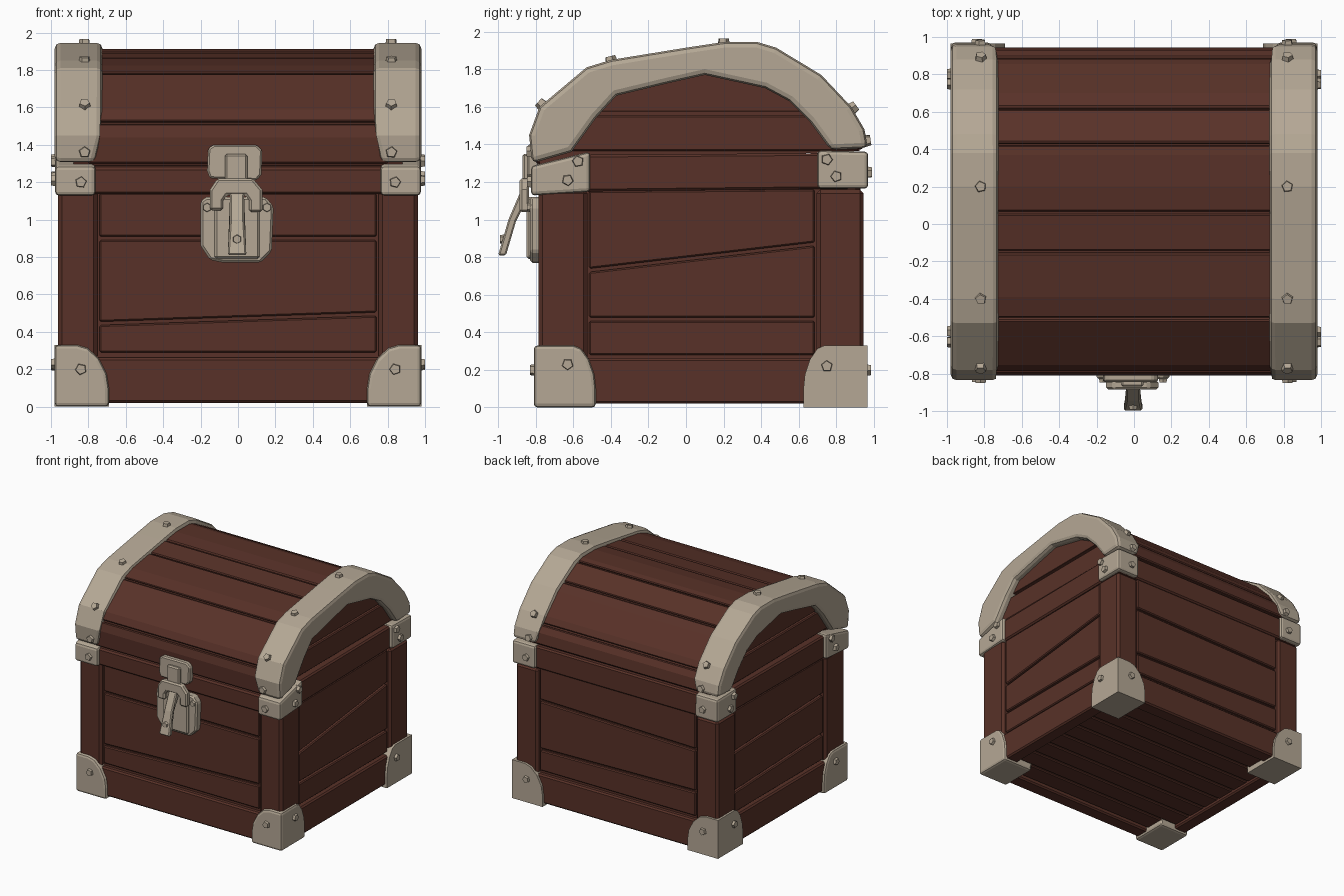
import bpy, bmesh, math
from mathutils import Vector, Matrix

if "Cube" in bpy.data.objects:
    bpy.data.objects.remove(bpy.data.objects["Cube"])


def material(name, rgb):
    m = bpy.data.materials.new(name)
    m.diffuse_color = (*rgb, 1)
    m.use_nodes = True
    m.node_tree.nodes["Principled BSDF"].inputs["Base Color"].default_value = m.diffuse_color
    return m


WOOD = material("dark_red_brown_wood", (0.098, 0.031, 0.021))
METAL = material("pale_tan_metal", (0.46, 0.39, 0.30))


def finish(bm, name, mat, bevel=0.0, segments=1):
    bmesh.ops.recalc_face_normals(bm, faces=bm.faces[:])
    me = bpy.data.meshes.new(name)
    bm.to_mesh(me)
    bm.free()
    me.materials.append(mat)
    ob = bpy.data.objects.new(name, me)
    bpy.context.collection.objects.link(ob)
    if bevel:
        mod = ob.modifiers.new("soft_edges", 'BEVEL')
        mod.width, mod.segments = bevel, segments
        mod.limit_method, mod.angle_limit = 'ANGLE', math.radians(40)
    return ob


def prism_mesh(pts, axis, a, b):
    """Extrude a 2D outline along an axis from a to b."""
    place = {'x': lambda p, d: (d, p[0], p[1]),
             'y': lambda p, d: (p[0], d, p[1]),
             'z': lambda p, d: (p[0], p[1], d)}[axis]
    bm = bmesh.new()
    lo = [bm.verts.new(place(p, a)) for p in pts]
    hi = [bm.verts.new(place(p, b)) for p in pts]
    bm.faces.new(lo)
    bm.faces.new(hi)
    n = len(pts)
    for i in range(n):
        j = (i + 1) % n
        bm.faces.new((lo[i], lo[j], hi[j], hi[i]))
    return bm


def prism(name, pts, axis, a, b, mat, bevel=0.008, segments=1):
    return finish(prism_mesh(pts, axis, a, b), name, mat, bevel, segments)


def box(name, x0, x1, y0, y1, z0, z1, mat, bevel=0.008, segments=1):
    return prism(name, [(x0, y0), (x1, y0), (x1, y1), (x0, y1)], 'z', z0, z1, mat, bevel, segments)


def cut(bm, co, no):
    """Slice off everything beyond a plane and close the hole."""
    bmesh.ops.bisect_plane(bm, geom=bm.verts[:] + bm.edges[:] + bm.faces[:],
                           plane_co=co, plane_no=no, clear_outer=True)
    bmesh.ops.holes_fill(bm, edges=[e for e in bm.edges if e.is_boundary], sides=0)


# --- Body: core, bottom rails, corner posts ---
box("body_core", -0.91, 0.91, -0.745, 0.905, 0.06, 1.2, WOOD, 0)
for y0, y1, n in ((-0.785, -0.66, "front"), (0.82, 0.945, "back")):
    box("bottom_rail_" + n, -0.96, 0.96, y0, y1, 0.02, 0.262, WOOD, 0.012)
for s, n in ((-1, "left"), (1, "right")):
    xs = sorted((s * 0.84, s * 0.96))
    box("bottom_rail_" + n, *xs, -0.785, 0.945, 0.02, 0.262, WOOD, 0.012)
    for y0, y1, m in ((-0.785, -0.525, "front"), (0.695, 0.945, "back")):
        xs = sorted((s * 0.752, s * 0.962))
        box(f"corner_post_{m}_{n}", *xs, y0, y1, 0.25, 1.16, WOOD, 0.02)

# --- Wall planks between slanted seams (height at each end of the seam) ---
walls = {
    "front": ('y', -0.74, 0.74, -0.77, -0.70, [(0.28, 0.28), (0.445, 0.495), (0.90, 0.90), (1.15, 1.15)]),
    "back": ('y', -0.74, 0.74, 0.86, 0.93, [(0.28, 0.28), (0.50, 0.47), (0.86, 0.89), (1.18, 1.18)]),
    "right": ('x', -0.515, 0.685, 0.87, 0.942, [(0.27, 0.27), (0.47, 0.47), (0.73, 0.87), (1.16, 1.17)]),
    "left": ('x', -0.515, 0.685, -0.942, -0.87, [(0.27, 0.27), (0.50, 0.46), (0.84, 0.80), (1.16, 1.17)]),
}
for n, (axis, u0, u1, a, b, seams) in walls.items():
    for i in range(3):
        (l0, r0), (l1, r1) = seams[i], seams[i + 1]
        g = 0.009
        prism(f"{n}_plank_{i + 1}", [(u0, l0 + g), (u1, r0 + g), (u1, r1 - g), (u0, l1 - g)],
              axis, a, b, WOOD)

# --- Underside planks ---
for i in range(8):
    y = -0.66 + i * 0.185
    box(f"floor_plank_{i + 1}", -0.84, 0.84, y + 0.009, y + 0.176, 0.045, 0.09, WOOD)

# --- Rim under the lid ---
prism("rim", [(-0.795, 1.135), (-0.795, 1.278), (-0.52, 1.345), (0.945, 1.355),
              (0.945, 1.165), (-0.52, 1.15)], 'x', -0.952, 0.952, WOOD, 0.012)

# --- Lid: planks follow the barrel outline, seams at the listed points ---
outline = [(-0.80, 1.292), (-0.81, 1.44), (-0.79, 1.52), (-0.755, 1.59), (-0.51, 1.785),
           (-0.39, 1.825), (-0.15, 1.863), (0.06, 1.893), (0.2, 1.912), (0.37, 1.912),
           (0.43, 1.898), (0.62, 1.795), (0.70, 1.745), (0.855, 1.59), (0.89, 1.53),
           (0.93, 1.47), (0.945, 1.37)]
seams = [0, 2, 4, 6, 7, 10, 11, 14, 16]
CENTRE = Vector((0.07, 1.2))


def shrink(p, k):
    return CENTRE + (Vector(p) - CENTRE) * k


prism("lid_core", [shrink(p, 0.975) for p in outline], 'x', -0.88, 0.88, WOOD, 0)
for i, (a, b) in enumerate(zip(seams, seams[1:])):
    pts = [Vector(p) for p in outline[a:b + 1]]
    first = pts[0] + (pts[1] - pts[0]).normalized() * 0.007
    last = pts[-1] + (pts[-2] - pts[-1]).normalized() * 0.007
    pts[0], pts[-1] = first, last
    prism(f"lid_plank_{i + 1}", pts + [shrink(p, 0.95) for p in reversed(pts)],
          'x', -0.8, 0.8, WOOD)

# --- Lid end walls, split into horizontal planks ---
for s, n in ((-1, "left"), (1, "right")):
    for i, (z0, z1) in enumerate(((1.365, 1.555), (1.575, 1.9))):
        bm = prism_mesh([shrink(p, 0.97) for p in outline], 'x', s * 0.85, s * 0.918)
        cut(bm, (0, 0, z0), (0, 0, -1))
        cut(bm, (0, 0, z1), (0, 0, 1))
        finish(bm, f"lid_end_plank_{n}_{i + 1}", WOOD, 0.008)

# --- Metal arches over the lid ends ---
arch = [(-0.82, 1.30), (-0.835, 1.45), (-0.78, 1.60), (-0.53, 1.81), (-0.4, 1.85),
        (0.0, 1.915), (0.2, 1.945), (0.38, 1.945), (0.48, 1.915), (0.72, 1.77),
        (0.88, 1.60), (0.95, 1.48), (0.968, 1.38),
        (0.77, 1.37), (0.66, 1.52), (0.55, 1.63), (0.42, 1.70), (0.1, 1.77),
        (-0.1, 1.725), (-0.37, 1.66), (-0.48, 1.54), (-0.61, 1.36)]
for s, n in ((-1, "left"), (1, "right")):
    bm = prism_mesh(arch, 'x', s * 0.725, s * 0.98)
    for v in bm.verts:  # the feet narrow toward the rim
        if abs(v.co.x) < 0.8 and v.co.z < 1.4:
            v.co.x = s * 0.765
    finish(bm, "lid_arch_" + n, METAL, 0.03, 2)

    # --- Rim brackets ---
    a, b = sorted((s * 0.762, s * 0.978))
    prism("rim_bracket_front_" + n, [(-0.825, 1.128), (-0.825, 1.285), (-0.51, 1.362), (-0.51, 1.148)],
          'x', a, b, METAL, 0.02, 2)
    prism("rim_bracket_back_" + n, [(0.70, 1.165), (0.70, 1.368), (0.97, 1.362), (0.97, 1.165)],
          'x', a, b, METAL, 0.02, 2)

    # --- Rounded corner caps at the base ---
    for m, outer, inner, mid in (("front", -0.81, -0.48, -0.61), ("back", 0.965, 0.625, 0.75)):
        d = 1 if inner > outer else -1
        x0, x1 = sorted((s * 0.69, s * 0.98))
        y0, y1 = sorted((outer, inner))
        bm = prism_mesh([(x0, y0), (x1, y0), (x1, y1), (x0, y1)], 'z', 0, 0.33)
        rx, ry, rz = 0.19, abs(inner - mid), 0.26
        for t in (12, 35, 55, 78):
            c, q = math.cos(math.radians(t)), math.sin(math.radians(t))
            cut(bm, (s * (0.88 - rx * c), 0, 0.07 + rz * q), (-s * c / rx, 0, q / rz))
            cut(bm, (0, mid + d * ry * c, 0.07 + rz * q), (0, d * c / ry, q / rz))
        finish(bm, f"base_cap_{m}_{n}", METAL, 0.02, 2)

# --- Latch: hasp plate, strap, loop, lock plate and lever ---
prism("hasp_plate", [(-0.15, 1.22), (-0.165, 1.26), (-0.16, 1.38), (-0.13, 1.40), (0.10, 1.40),
                     (0.13, 1.37), (0.125, 1.24), (0.10, 1.21)], 'y', -0.845, -0.78, METAL, 0.01)
box("hasp_strap", -0.07, 0.05, -0.87, -0.83, 1.19, 1.35, METAL, 0.01)
prism("hasp_loop", [(-0.15, 1.05), (-0.15, 1.16), (-0.11, 1.22), (0.08, 1.22), (0.13, 1.16),
                    (0.13, 1.04), (0.06, 1.04), (0.06, 1.1), (0.04, 1.13), (-0.06, 1.13),
                    (-0.08, 1.1), (-0.08, 1.05)], 'y', -0.885, -0.835, METAL, 0.012)
prism("lock_plate", [(-0.2, 1.10), (-0.2, 0.86), (-0.15, 0.785), (-0.08, 0.77), (0.12, 0.77),
                     (0.18, 0.83), (0.19, 1.07), (0.15, 1.12), (-0.17, 1.12)],
      'y', -0.83, -0.76, METAL, 0.012)
box("lock_plate_ridge", -0.125, 0.115, -0.848, -0.80, 0.79, 1.12, METAL, 0.012)
bm = prism_mesh([(-0.84, 1.15), (-0.885, 1.14), (-0.945, 1.0), (-1.0, 0.81),
                 (-0.958, 0.81), (-0.905, 0.99), (-0.85, 1.1)], 'x', -0.055, 0.045)
for v in bm.verts:  # the lever flares toward its tip
    if v.co.z > 0.9:
        v.co.x = -0.005 + (v.co.x + 0.005) * 0.75
finish(bm, "latch_lever", METAL, 0.008)

# --- Rivets: faceted studs on every metal fitting ---
studs = []
for s in (-1, 1):
    for y, z, ny, nz in ((-0.83, 1.36, -1, 0), (-0.77, 1.615, -0.75, 0.65), (-0.4, 1.85, -0.25, 1),
                         (0.2, 1.945, 0, 1), (0.89, 1.595, 0.8, 0.6), (0.963, 1.42, 1, 0.15)):
        studs.append(((s * 0.82, y, z), (0, ny, nz)))
    for y, z, d in ((-0.81, 0.2, -1), (-0.825, 1.2, -1), (0.965, 0.2, 1), (0.97, 1.25, 1)):
        studs.append(((s * 0.84, y, z), (0, d, 0)))
    for y, z in ((-0.63, 0.23), (0.75, 0.22), (-0.63, 1.21), (-0.575, 1.31), (0.75, 1.32), (0.80, 1.23)):
        studs.append(((s * 0.98, y, z), (s, 0, 0)))
bm = bmesh.new()
for i, (p, n) in enumerate(studs):
    turn = Vector(n).to_track_quat('Z', 'Y').to_matrix().to_4x4()
    m = Matrix.Translation(p) @ turn @ Matrix.Rotation(i * 0.7, 4, 'Z')
    bmesh.ops.create_cone(bm, cap_ends=True, segments=5, radius1=0.035, radius2=0.028,
                          depth=0.04, matrix=m)
for p in ((-0.165, -0.835, 1.065), (0.155, -0.835, 1.065), (-0.005, -0.978, 0.895)):
    m = Matrix.Translation(p) @ Matrix.Rotation(math.pi / 2, 4, 'X')
    bmesh.ops.create_cone(bm, cap_ends=True, segments=6, radius1=0.026, radius2=0.022,
                          depth=0.025, matrix=m)
finish(bm, "rivets", METAL)
